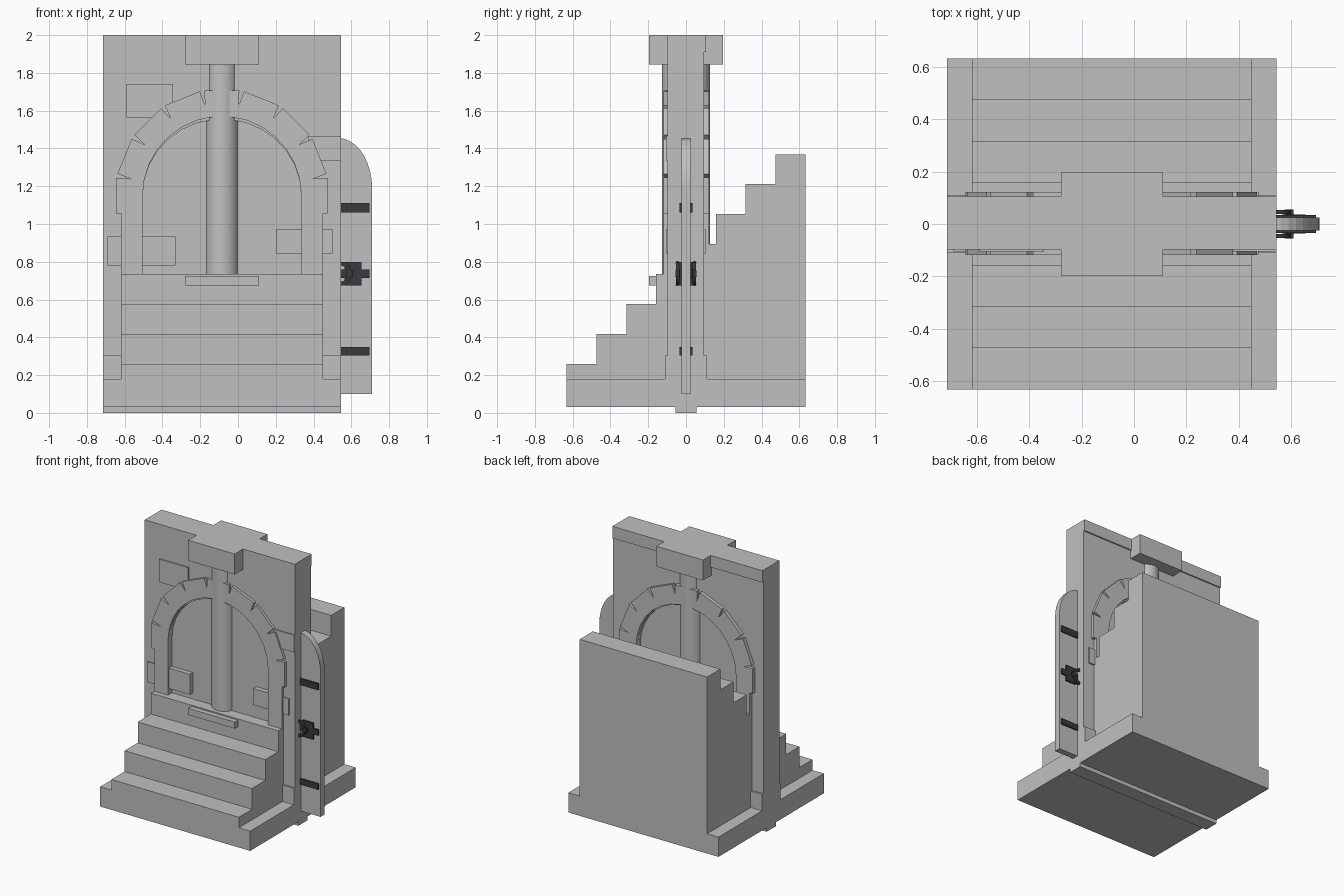
import bpy, bmesh
from math import sin, cos, radians, pi
from mathutils import Matrix

if "Cube" in bpy.data.objects:
    bpy.data.objects.remove(bpy.data.objects["Cube"])


def material(name, color):
    m = bpy.data.materials.new(name)
    m.use_nodes = True
    m.diffuse_color = color
    m.node_tree.nodes["Principled BSDF"].inputs["Base Color"].default_value = color
    return m


stone = material("grey stone", (0.53, 0.53, 0.53, 1))
iron = material("dark iron", (0.042, 0.04, 0.048, 1))


def finish(name, bm, mat):
    bmesh.ops.recalc_face_normals(bm, faces=bm.faces)
    mesh = bpy.data.meshes.new(name)
    bm.to_mesh(mesh)
    bm.free()
    mesh.materials.append(mat)
    ob = bpy.data.objects.new(name, mesh)
    bpy.context.collection.objects.link(ob)
    return ob


def prism(name, pts, lo, hi, axis="y", mat=stone):
    """Extrude an outline: (x, z) along y, or (y, z) along x."""
    bm = bmesh.new()
    place = (lambda a, b: (a, lo, b)) if axis == "y" else (lambda a, b: (lo, a, b))
    face = bm.faces.new([bm.verts.new(place(a, b)) for a, b in pts])
    new = bmesh.ops.extrude_face_region(bm, geom=[face])["geom"]
    move = (0, hi - lo, 0) if axis == "y" else (hi - lo, 0, 0)
    bmesh.ops.translate(bm, vec=move,
                        verts=[v for v in new if isinstance(v, bmesh.types.BMVert)])
    return finish(name, bm, mat)


def box(name, x, y, z, mat=stone):
    pts = [(x[0], z[0]), (x[1], z[0]), (x[1], z[1]), (x[0], z[1])]
    return prism(name, pts, y[0], y[1], "y", mat)


LEFT, RIGHT, MID = -0.715, 0.545, -0.085
SPRING, INNER, OUTER = 1.15, 0.42, 0.565
STEP_X = (-0.62, 0.45)

# Base, foot and wall
box("foot_strip", (LEFT, RIGHT), (-0.055, 0.055), (0, 0.04))
box("base_slab", (LEFT, RIGHT), (-0.632, 0.632), (0.03, 0.18))
box("wall_plinth", (LEFT, RIGHT), (-0.11, 0.11), (0.17, 0.305))
box("wall_core", (LEFT, RIGHT), (-0.07, 0.07), (0.17, 2))
box("wall_top_lip", (LEFT, RIGHT), (0.06, 0.105), (1.91, 2))
box("wall_cap", (-0.28, 0.11), (-0.197, 0.197), (1.845, 2))

# Wall faces with a shallow arched recess on both sides
recess = [(MID + INNER * cos(radians(a)), SPRING + 0.405 * sin(radians(a)))
          for a in range(0, 181, 12)]
outline = ([(LEFT, 0.2), (LEFT, 2), (RIGHT, 2), (RIGHT, 0.2), (MID + INNER, 0.2)]
           + recess + [(MID - INNER, 0.2)])
prism("wall_front_face", outline, -0.097, -0.065)
prism("wall_back_face", outline, 0.065, 0.095)

# Arch of separate stones: notched joints on the outside
half = [(0.535, 0.7), (0.535, 1.055), (0.56, 1.055), (0.56, 1.245)]
for k in range(4):
    joint = 10.5 + 22.95 * k
    for off, r in ((-1.3, OUTER), (0, 0.49), (1.3, OUTER)):
        if k == 0 and off < 0:
            continue
        a = radians(joint + off)
        half.append((r * cos(a), SPRING + r * sin(a)))
arc = [(INNER * cos(radians(a)), SPRING + INNER * sin(radians(a)))
       for a in range(180, -1, -12)]
arch = half + [(-x, z) for x, z in reversed(half)] + [(-INNER, 0.7)] + arc + [(INNER, 0.7)]
prism("arch_stones", [(MID + x, z) for x, z in arch], -0.118, 0.122)

# Steps rising on the front and continuing on the back
front = [(-0.05, 0.1), (-0.632, 0.1)]
back = [(0.05, 0.1), (0.05, 0.895), (0.16, 0.895)]
for k in range(4):
    y0, z = -0.632 + 0.158 * k, 0.26 + 0.158 * k
    front += [(y0, z), (y0 + 0.158 if k < 3 else -0.05, z)]
for k in range(1, 4):
    z = 0.895 + 0.158 * k
    back += [(0.158 * k, z), (0.158 * (k + 1), z)]
back = back[:2] + [(0.158, 0.895)] + back[3:] + [(0.632, 0.1)]
prism("front_steps", front, *STEP_X, axis="x")
prism("back_steps", back, *STEP_X, axis="x")
box("step_ledge", (-0.28, 0.11), (-0.197, -0.15), (0.675, 0.725))

# Round pillars on both faces
for side, y, low in (("front", -0.04, 0.72), ("back", 0.04, 0.88)):
    bm = bmesh.new()
    bmesh.ops.create_cone(bm, cap_ends=True, segments=40, radius1=0.088,
                          radius2=0.088, depth=1.87 - low,
                          matrix=Matrix.Translation((MID, y, (1.87 + low) / 2)))
    pillar = finish(side + "_pillar", bm, stone)
    bpy.ops.object.select_all(action="DESELECT")
    pillar.select_set(True)
    bpy.context.view_layer.objects.active = pillar
    bpy.ops.object.shade_smooth_by_angle()

# Loose stones standing slightly proud of the wall
for name, x, z in (("upper_left", (-0.59, -0.345), (1.565, 1.74)),
                   ("lower_left", (-0.69, -0.33), (0.78, 0.935)),
                   ("lower_right", (0.2, 0.5), (0.845, 0.97)),
                   ("upper_right", (0.37, RIGHT), (1.335, 1.465))):
    box("wall_stone_" + name, x, (-0.106, -0.06), z)
box("wall_stone_back", (0.2, 0.5), (0.06, 0.106), (0.845, 0.97))

# Open door leaf with a curved top
curve = [(0.53 + 0.18 * cos(radians(a)), 1.19 + 0.265 * sin(radians(a)))
         for a in range(0, 91, 10)]
prism("door_leaf", [(0.53, 0.1), (0.71, 0.1)] + curve, -0.024, 0.024)

# Iron bands, lock plate and ring handles
for name, z in (("lower", (0.305, 0.35)), ("upper", (1.06, 1.11))):
    box("door_band_" + name, (0.54, 0.695), (-0.034, 0.034), z, iron)
box("lock_band", (0.54, 0.695), (-0.034, 0.034), (0.715, 0.76), iron)
box("lock_plate", (0.565, 0.655), (-0.037, 0.037), (0.675, 0.8), iron)
ring = [(RIGHT + r * cos(radians(a)), 0.737 + 1.15 * r * sin(radians(a)))
        for r, angles in ((0.055, range(-90, 91, 15)), (0.037, range(90, -91, -15)))
        for a in angles]
for name, y in (("front", -0.046), ("back", 0.046)):
    prism("ring_handle_" + name, ring, y - 0.008, y + 0.008, "y", iron)
    box("handle_pin_" + name, (0.575, 0.61), (y - 0.01, y + 0.01), (0.72, 0.755), iron)
